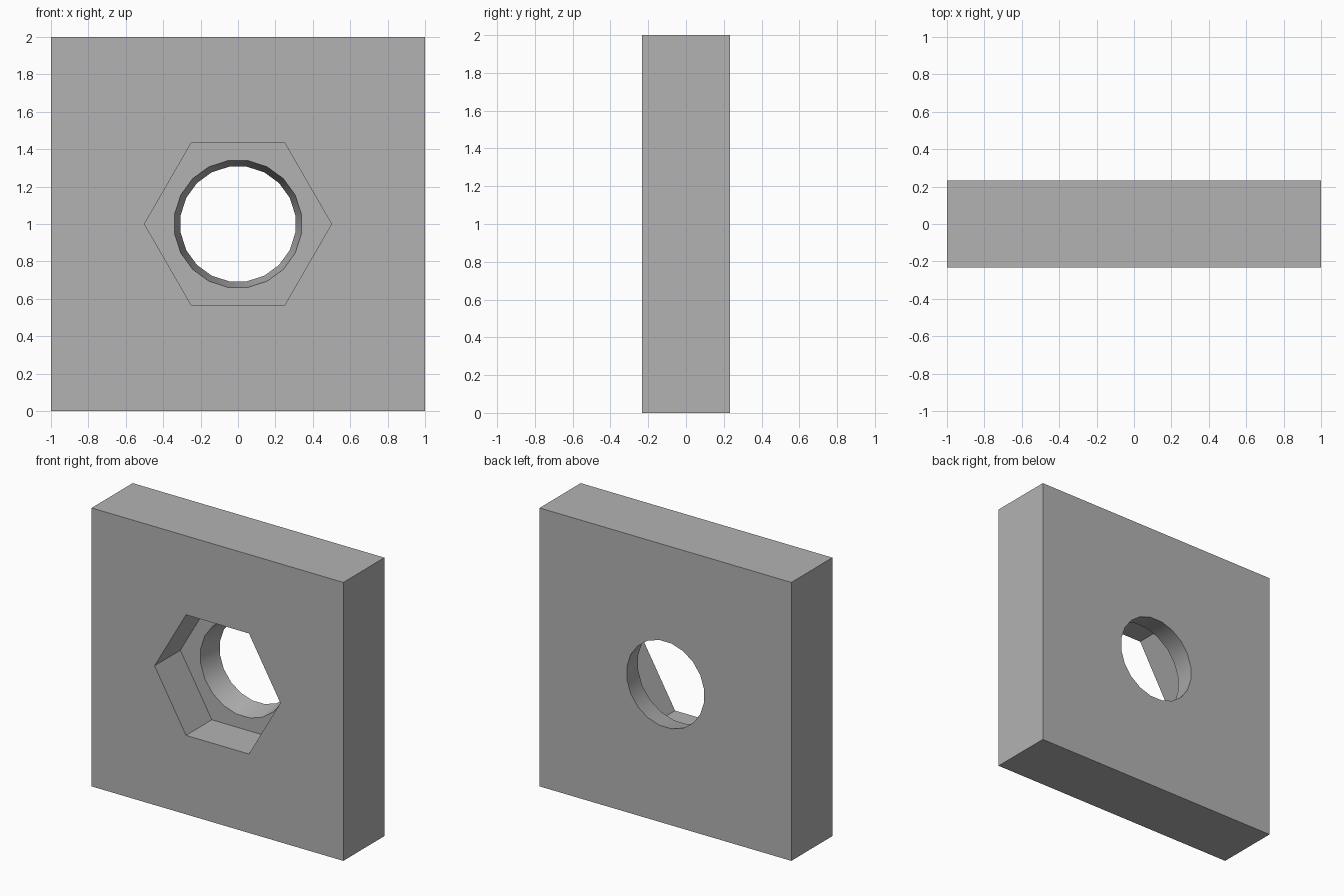
import bpy, bmesh
from math import cos, sin, pi

cube = bpy.data.objects.get("Cube")
if cube:
    bpy.data.objects.remove(cube, do_unlink=True)

HALF_DEPTH = 0.233
FLOOR_Y = 0.06
HOLE_SIDES = 20

grey = bpy.data.materials.new("plain grey")
grey.use_nodes = True
colour = (0.45, 0.45, 0.45, 1)
grey.diffuse_color = colour
grey.node_tree.nodes["Principled BSDF"].inputs["Base Color"].default_value = colour

bm = bmesh.new()


def ring(count, radius, y, start=0.0):
    """Closed polygon of edges facing the front, centred on the plate."""
    angles = [start + 2 * pi * i / count for i in range(count)]
    verts = [bm.verts.new((radius * cos(a), y, 1 + radius * sin(a))) for a in angles]
    return [bm.edges.new((verts[i], verts[i - 1])) for i in range(count)]


def wall(a, b):
    bmesh.ops.bridge_loops(bm, edges=a + b)


def flat_with_hole(outer, inner):
    bmesh.ops.triangle_fill(bm, use_beauty=True, edges=outer + inner)


# Outlines of the square plate, hexagonal pocket and tapered round hole
front = ring(4, 2 ** 0.5, -HALF_DEPTH, pi / 4)
back = ring(4, 2 ** 0.5, HALF_DEPTH, pi / 4)
hex_front = ring(6, 0.5, -HALF_DEPTH)
hex_floor = ring(6, 0.5, FLOOR_Y)
hole_floor = ring(HOLE_SIDES, 0.343, FLOOR_Y, pi / HOLE_SIDES)
hole_back = ring(HOLE_SIDES, 0.31, HALF_DEPTH, pi / HOLE_SIDES)

# Side walls
wall(front, back)
wall(hex_front, hex_floor)
wall(hole_floor, hole_back)

# Flat front, pocket floor and back
flat_with_hole(front, hex_front)
flat_with_hole(hex_floor, hole_floor)
flat_with_hole(back, hole_back)

bmesh.ops.recalc_face_normals(bm, faces=bm.faces)
bmesh.ops.dissolve_limit(bm, angle_limit=0.01, verts=bm.verts, edges=bm.edges)
mesh = bpy.data.meshes.new("nut_plate")
bm.to_mesh(mesh)
bm.free()
mesh.materials.append(grey)
plate = bpy.data.objects.new("nut_plate", mesh)
bpy.context.collection.objects.link(plate)

# Smooth hole wall, sharp corners elsewhere
bpy.context.view_layer.objects.active = plate
plate.select_set(True)
bpy.ops.object.shade_smooth_by_angle(angle=pi / 6)
